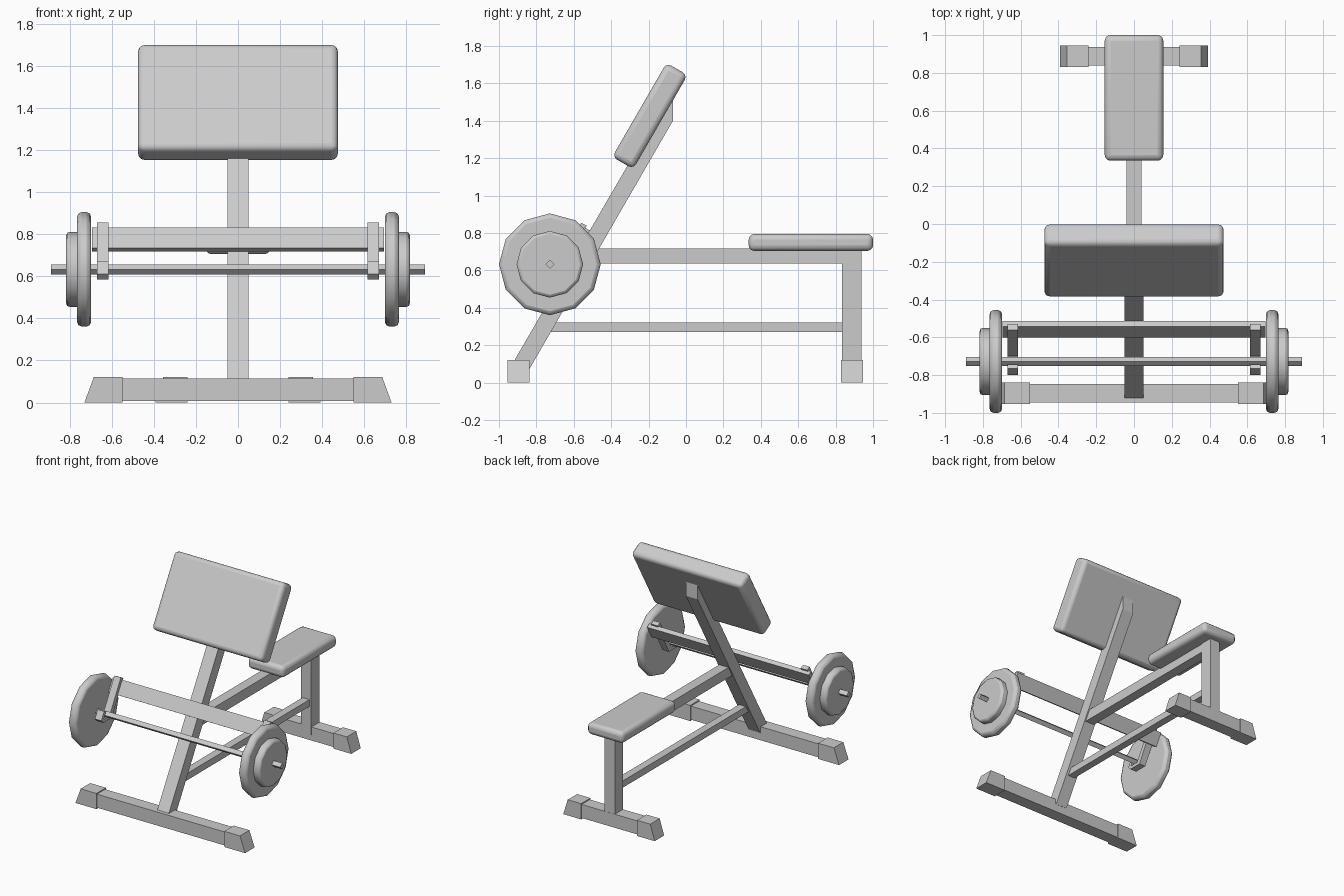
import bpy, bmesh
from math import radians
from mathutils import Matrix, Vector

if "Cube" in bpy.data.objects:
    bpy.data.objects.remove(bpy.data.objects["Cube"])


def finish(name, bm, bevel=0, segments=3):
    bmesh.ops.recalc_face_normals(bm, faces=bm.faces)
    me = bpy.data.meshes.new(name)
    bm.to_mesh(me)
    bm.free()
    ob = bpy.data.objects.new(name, me)
    bpy.context.collection.objects.link(ob)
    if bevel:
        mod = ob.modifiers.new("Bevel", 'BEVEL')
        mod.width, mod.segments = bevel, segments
        mod.limit_method, mod.angle_limit = 'ANGLE', radians(40)
        bpy.ops.object.select_all(action='DESELECT')
        bpy.context.view_layer.objects.active = ob
        ob.select_set(True)
        bpy.ops.object.shade_smooth_by_angle(angle=radians(40))
    return ob


def box(name, lo, hi, bevel=0):
    lo, hi = Vector(lo), Vector(hi)
    bm = bmesh.new()
    bmesh.ops.create_cube(bm, size=1)
    bmesh.ops.scale(bm, vec=hi - lo, verts=bm.verts)
    bmesh.ops.translate(bm, vec=(lo + hi) / 2, verts=bm.verts)
    return finish(name, bm, bevel)


def tilted_box(name, size, centre, bevel=0):
    ob = box(name, -Vector(size) / 2, Vector(size) / 2, bevel)
    ob.location = centre
    ob.rotation_euler.x = LEAN
    return ob


def prism(name, pts, axis, lo, hi):
    """Extrude a profile along x (profile in y, z) or along y (profile in x, z)."""
    bm = bmesh.new()
    place = (lambda p, d: (d, p[0], p[1])) if axis == 'x' else (lambda p, d: (p[0], d, p[1]))
    face = bm.faces.new([bm.verts.new(place(p, lo)) for p in pts])
    new = bmesh.ops.extrude_face_region(bm, geom=[face])['geom']
    verts = [v for v in new if isinstance(v, bmesh.types.BMVert)]
    bmesh.ops.translate(bm, vec=Vector(place((0, 0), hi - lo)), verts=verts)
    return finish(name, bm)


def disc(name, x0, x1, radius, sides, bevel=0):
    bm = bmesh.new()
    bmesh.ops.create_cone(bm, cap_ends=True, segments=sides, radius1=radius,
                          radius2=radius, depth=abs(x1 - x0))
    bmesh.ops.rotate(bm, matrix=Matrix.Rotation(radians(90), 3, 'Y'), verts=bm.verts)
    bmesh.ops.translate(bm, vec=((x0 + x1) / 2, BAR_Y, BAR_Z), verts=bm.verts)
    return finish(name, bm, bevel, 2)


LEAN = radians(60)
BAR_Y, BAR_Z = -0.728, 0.633

# padding
tilted_box("arm_pad", (0.95, 0.58, 0.13), (0, -0.193, 1.426), 0.03)
box("seat", (-0.155, 0.335, 0.705), (0.155, 1.0, 0.795), 0.03)

# frame
prism("leaning_post", [(-0.92, 0.115), (-0.84, 0.068), (-0.07, 1.40), (-0.07, 1.55),
                       (-0.095, 1.536)], 'x', -0.05, 0.05)
box("seat_rail", (-0.04, -0.54, 0.637), (0.04, 0.93, 0.717))
box("lower_rail", (-0.03, -0.74, 0.27), (0.03, 0.85, 0.323))
box("rear_leg", (-0.045, 0.835, 0.05), (0.045, 0.937, 0.715))

# feet: crossbar plus two sloped end caps each
for name, y, inner, top, outer in (("front", -0.896, 0.55, 0.685, 0.73),
                                   ("rear", 0.888, 0.24, 0.355, 0.393)):
    box(name + "_foot_bar", (-inner - 0.02, y - 0.05, 0.008), (inner + 0.02, y + 0.05, 0.113))
    for s, side in ((-1, "left"), (1, "right")):
        prism(f"{name}_foot_cap_{side}",
              [(s * inner, 0), (s * outer, 0), (s * top, 0.122), (s * inner, 0.122)],
              'y', y - 0.058, y + 0.058)

# rack and barbell
tilted_box("rack_crossbar", (1.39, 0.112, 0.034), (0, -0.557, 0.774))
disc("barbell_rod", -0.89, 0.89, 0.024, 4)
hook = [(-0.56, 0.855), (-0.53, 0.84), (-0.67, 0.585), (-0.775, 0.585), (-0.80, 0.61),
        (-0.765, 0.67), (-0.745, 0.66), (-0.768, 0.61), (-0.70, 0.61)]
for s, side in ((-1, "left"), (1, "right")):
    prism("rack_hook_" + side, hook, 'x', s * 0.643 - 0.028, s * 0.643 + 0.028)
    disc("large_plate_" + side, s * 0.698, s * 0.765, 0.272, 12, 0.022)
    disc("small_plate_" + side, s * 0.75, s * 0.817, 0.178, 12, 0.016)
